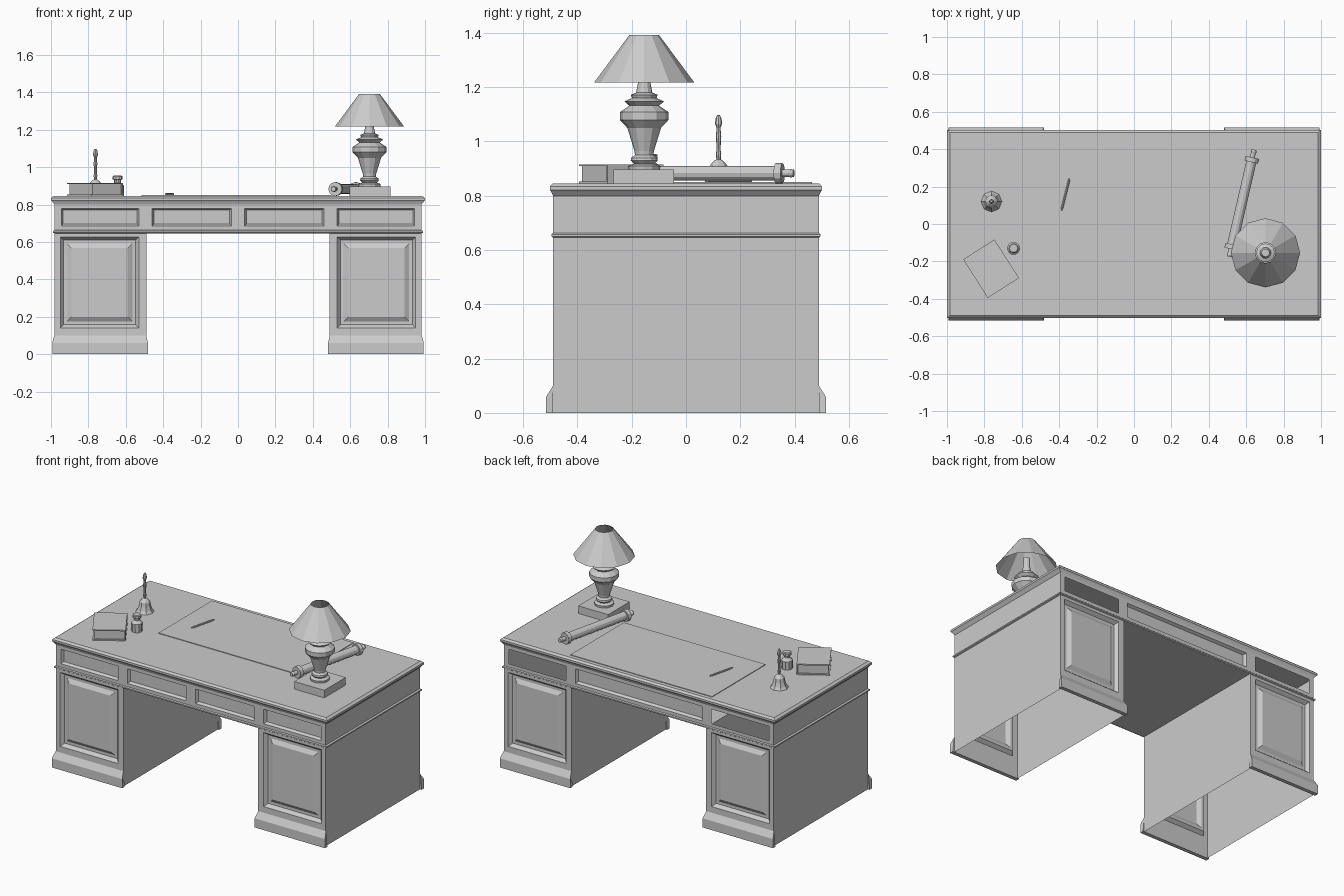
import bpy, bmesh, math
from mathutils import Matrix, Vector

if "Cube" in bpy.data.objects:
    bpy.data.objects.remove(bpy.data.objects["Cube"])


def finish(name, bm, mirror=None, normals=True):
    if normals:
        bmesh.ops.recalc_face_normals(bm, faces=bm.faces)
    me = bpy.data.meshes.new(name)
    bm.to_mesh(me)
    bm.free()
    ob = bpy.data.objects.new(name, me)
    bpy.context.collection.objects.link(ob)
    if mirror:
        m = ob.modifiers.new("Mirror", 'MIRROR')
        m.use_axis = mirror
        m.use_mirror_merge = False
    return ob


def box(name, lo, hi):
    bm = bmesh.new()
    bmesh.ops.create_cube(bm, size=1)
    for v in bm.verts:
        v.co = [l + (c + 0.5) * (h - l) for l, h, c in zip(lo, hi, v.co)]
    return finish(name, bm)


def panel_sheet(name, xs, zs, y, recessed, holes=(), steps=(), back=False, mirror=None):
    """Upright sheet of cells; chosen columns of the middle row are inset or left open."""
    bm = bmesh.new()
    grid = [[bm.verts.new((x, y, z)) for x in xs] for z in zs]
    cells = {}
    for j in range(len(zs) - 1):
        for i in range(len(xs) - 1):
            if not (j == 1 and i in holes):
                cells[i, j] = bm.faces.new((grid[j][i], grid[j][i + 1],
                                            grid[j + 1][i + 1], grid[j + 1][i]))
    bm.normal_update()
    faces = [cells[i, 1] for i in recessed]
    for thick, depth in steps:
        bmesh.ops.inset_individual(bm, faces=faces, thickness=thick, depth=depth)
    if back:
        bmesh.ops.rotate(bm, verts=bm.verts, matrix=Matrix.Rotation(math.pi, 3, 'Z'))
    return finish(name, bm, mirror, normals=False)


def rect_stack(name, profile, caps):
    """Rectangular moulding: (half x, half y, z) levels joined upward."""
    bm = bmesh.new()
    rings = [[bm.verts.new((sx * hx, sy * hy, z))
              for sx, sy in ((-1, -1), (1, -1), (1, 1), (-1, 1))] for hx, hy, z in profile]
    for a, b in zip(rings, rings[1:]):
        for i in range(4):
            k = (i + 1) % 4
            bm.faces.new((a[i], a[k], b[k], b[i]))
    if caps:
        bm.faces.new(rings[0][::-1])
        bm.faces.new(rings[-1])
    return finish(name, bm)


def turned(name, profile, sides, matrix, caps=True):
    """Lathe a (radius, height) profile."""
    bm = bmesh.new()
    rings = [[bm.verts.new((r * math.cos(2 * math.pi * i / sides),
                            r * math.sin(2 * math.pi * i / sides), z))
              for i in range(sides)] for r, z in profile]
    for a, b in zip(rings, rings[1:]):
        for i in range(sides):
            k = (i + 1) % sides
            bm.faces.new((a[i], a[k], b[k], b[i]))
    if caps:
        bm.faces.new(rings[0][::-1])
        bm.faces.new(rings[-1])
    ob = finish(name, bm)
    ob.matrix_world = matrix
    return ob


def at(x, y, z=0):
    return Matrix.Translation((x, y, z))


def along(p, q):
    p, q = Vector(p), Vector(q)
    return at(*p) @ (q - p).to_track_quat('Z', 'Y').to_matrix().to_4x4()


# Pedestal doors, front and back
panel_sheet("pedestal_door", [-.98, -.95, -.53, -.49], [0, .14, .627, .65], -.49, [1],
            steps=[(.025, -.022), (.025, 0), (.035, .016)], mirror=(True, True, False))

# Pedestal side walls
bm = bmesh.new()
for x in (-.98, -.49):
    bm.faces.new([bm.verts.new((x, y, z)) for y, z in
                  ((-.49, 0), (.49, 0), (.49, .65), (-.49, .65))])
finish("pedestal_sides", bm, (True, False, False))

# Flared plinth on front and back of the pedestals
bm = bmesh.new()
rings = [[bm.verts.new((x, y, z)) for x, y, z in
          ((mid + s * w0, -.49, .1), (mid + s * w1, -.515, .06),
           (mid + s * w1, -.515, 0), (mid + s * w1, -.49, 0))]
         for mid, w0, w1 in [(-.737, .246, .256)] for s in (-1, 1)]
for i in range(4):
    k = (i + 1) % 4
    bm.faces.new((rings[0][i], rings[0][k], rings[1][k], rings[1][i]))
for r in rings:
    bm.faces.new(r)
finish("plinth", bm, (True, True, False))

# Drawer band
zs = [.65, .685, .78, .81]
drawer_step = [(.014, -.018)]
panel_sheet("drawer_fronts", [-.98, -.945, -.53, -.46, -.035, .035, .46, .53, .945, .98],
            zs, -.49, [1, 3, 5, 7], steps=drawer_step)
panel_sheet("drawer_band_back", [-.98, -.945, -.53, -.46, .46, .53, .945, .98],
            zs, -.49, [3], holes=(1, 5), steps=drawer_step, back=True)
bm = bmesh.new()
bm.faces.new([bm.verts.new((-.98, y, z)) for y, z in
              ((-.49, .65), (-.49, .81), (.49, .81), (.49, .65))])
finish("drawer_band_sides", bm, (True, False, False))
bm = bmesh.new()
bm.faces.new([bm.verts.new(p) for p in ((-.49, -.49, .65), (-.49, .49, .65),
                                        (.49, .49, .65), (.49, -.49, .65))][::1])
finish("kneehole_ceiling", bm)

# Mouldings and desk top
rect_stack("waist_moulding", [(.98, .49, .646), (.99, .496, .65), (.99, .496, .658),
                              (.98, .49, .663)], False)
rect_stack("desk_top", [(.98, .49, .80), (.993, .497, .815), (1, .502, .822),
                        (1, .502, .835), (.985, .49, .846)], True)
box("desk_blotter", (-.515, -.09, .844), (.515, .465, .85))

# Pen
turned("pen", [(.003, 0), (.006, .02), (.006, .165), (.004, .178)], 8,
       along((-.388, .07, .856), (-.345, .243, .856)))

# Lamp
lamp = at(.703, -.154)
box("lamp_base", (.597, -.268, .844), (.815, -.045, .896))
turned("lamp_body", [(.058, .896), (.06, .91), (.038, .918), (.05, .93), (.048, .94),
                     (.034, .95), (.036, .965), (.062, 1.05), (.09, 1.08), (.09, 1.108),
                     (.055, 1.132), (.073, 1.148), (.045, 1.16), (.05, 1.172), (.03, 1.18),
                     (.022, 1.22), (.022, 1.28)], 12, lamp)
turned("lamp_shade", [(.185, 1.217), (.055, 1.392)], 12, lamp, caps=False)

# Rolled scroll with end knobs
turned("scroll", [(.013, 0), (.016, .01), (.013, .02), (.013, .042), (.037, .042),
                  (.037, .068), (.027, .068), (.027, .519), (.037, .519), (.037, .545),
                  (.013, .545), (.013, .567), (.016, .577), (.013, .587)], 12,
       along((.51, -.175, .883), (.642, .397, .883)))

# Book
for name, lo, hi in (("book_cover_bottom", (-.099, -.122, .846), (.099, .122, .853)),
                     ("book_cover_top", (-.099, -.122, .909), (.099, .122, .916)),
                     ("book_spine", (.092, -.122, .853), (.099, .122, .909)),
                     ("book_pages", (-.09, -.113, .853), (.092, .113, .909))):
    box(name, lo, hi).matrix_world = at(-.764, -.239) @ Matrix.Rotation(math.radians(32.5), 4, 'Z')

# Ink bottle and hand bell
turned("ink_bottle", [(.034, .846), (.035, .9), (.018, .918), (.018, .932), (.027, .934),
                      (.027, .95), (.022, .954)], 10, at(-.644, -.13))
turned("hand_bell", [(.056, .846), (.045, .862), (.037, .885), (.032, .912), (.018, .928),
                     (.008, .934), (.01, .955), (.007, .97), (.01, 1.02), (.007, 1.05),
                     (.013, 1.065), (.011, 1.085), (.005, 1.097)], 8, at(-.762, .12))
